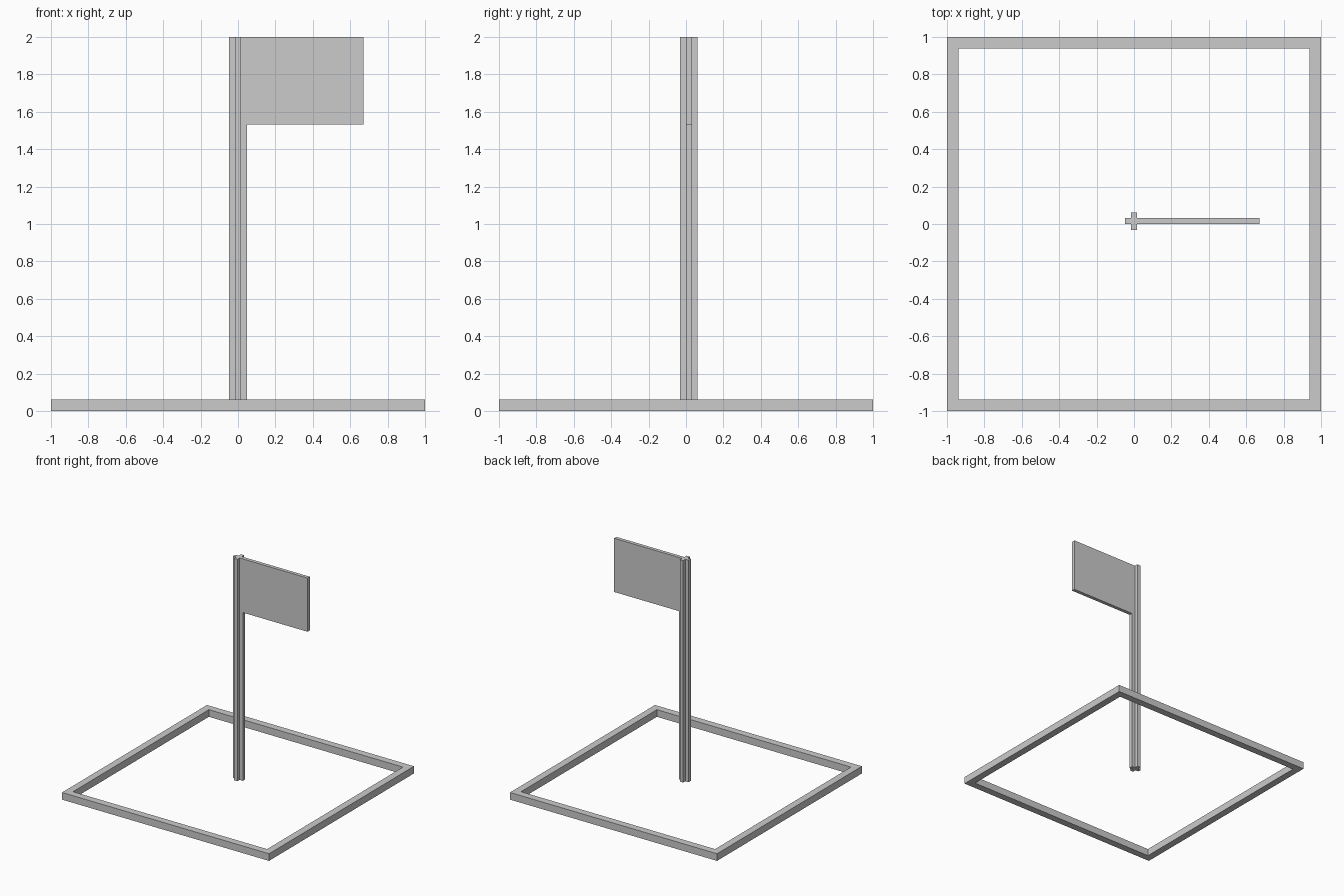
import bpy, bmesh

if "Cube" in bpy.data.objects:
    bpy.data.objects.remove(bpy.data.objects["Cube"])

U = 1 / 32  # the model sits on a grid of 32 steps per unit


def finish(bm, name):
    bmesh.ops.recalc_face_normals(bm, faces=bm.faces)
    mesh = bpy.data.meshes.new(name)
    bm.to_mesh(mesh)
    bm.free()
    obj = bpy.data.objects.new(name, mesh)
    bpy.context.collection.objects.link(obj)
    return obj


def extrude_profile(name, points, z0, z1):
    bm = bmesh.new()
    face = bm.faces.new([bm.verts.new((x, y, z0)) for x, y in points])
    top = bmesh.ops.extrude_face_region(bm, geom=[face], use_keep_orig=True)["geom"]
    verts = [v for v in top if isinstance(v, bmesh.types.BMVert)]
    bmesh.ops.translate(bm, verts=verts, vec=(0, 0, z1 - z0))
    return finish(bm, name)


# Square base frame: a rectangular section swept round four mitred corners
bm = bmesh.new()
section = [(1, 0), (1, 2 * U), (1 - 2 * U, 2 * U), (1 - 2 * U, 0)]
corners = [(1, 1), (-1, 1), (-1, -1), (1, -1)]
rings = [[bm.verts.new((cx * r, cy * r, z)) for r, z in section] for cx, cy in corners]
for i in range(4):
    a, b = rings[i], rings[(i + 1) % 4]
    for j in range(4):
        k = (j + 1) % 4
        bm.faces.new((a[j], b[j], b[k], a[k]))
finish(bm, "base_frame")

# Pole: plus-shaped section, its centre slightly behind y = 0
s, w, cy = 0.5 * U, 1.5 * U, 0.5 * U
quarter = [(w, s), (s, s), (s, w)]
plus = []
for _ in range(4):
    plus += quarter
    quarter = [(-y, x) for x, y in quarter]
extrude_profile("flag_pole", [(x, y + cy) for x, y in plus], 2 * U, 2)

# Flag panel, flush with the side arm of the pole
x0, x1 = w, w + 20 * U
extrude_profile("flag", [(x0, 0), (x1, 0), (x1, U), (x0, U)], 2 - 15 * U, 2)
